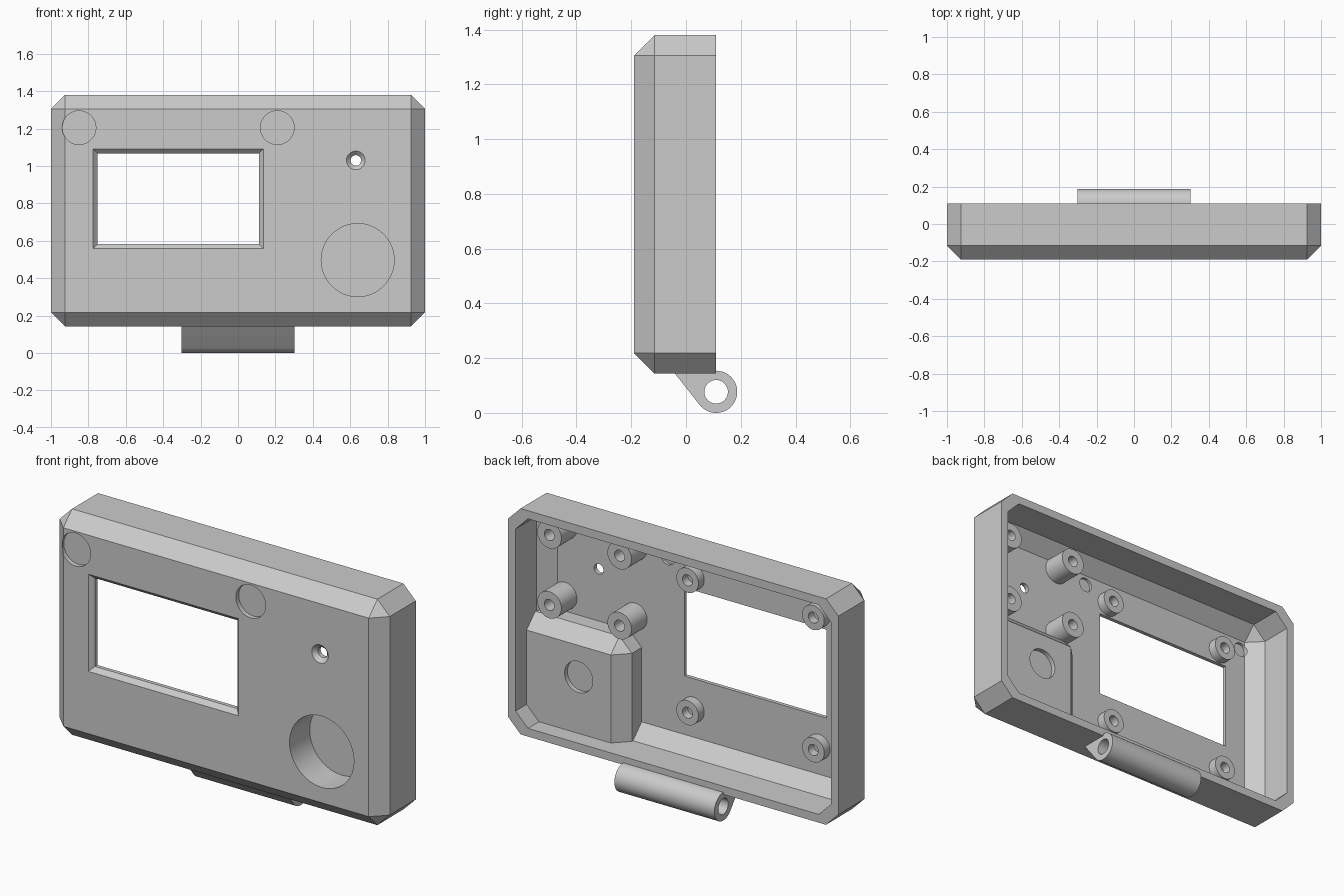
import bpy, bmesh, math
from mathutils import Matrix

if "Cube" in bpy.data.objects:
    bpy.data.objects.remove(bpy.data.objects["Cube"], do_unlink=True)

grey = bpy.data.materials.new("plain_grey")
grey.use_nodes = True
grey.diffuse_color = (0.6, 0.6, 0.6, 1)
grey.node_tree.nodes["Principled BSDF"].inputs["Base Color"].default_value = (0.6, 0.6, 0.6, 1)

FRONT, BACK, FLOOR = -0.19, 0.11, -0.145
BOTTOM, TOP, WALL, CHAMFER = 0.143, 1.38, 0.045, 0.075


def finish(name, bm):
    bmesh.ops.recalc_face_normals(bm, faces=bm.faces[:])
    mesh = bpy.data.meshes.new(name)
    bm.to_mesh(mesh)
    bm.free()
    mesh.materials.append(grey)
    obj = bpy.data.objects.new(name, mesh)
    bpy.context.collection.objects.link(obj)
    return obj


def hull(name, points):
    bm = bmesh.new()
    for p in points:
        bm.verts.new(p)
    bmesh.ops.convex_hull(bm, input=bm.verts[:])
    bmesh.ops.dissolve_limit(bm, angle_limit=0.01, verts=bm.verts[:], edges=bm.edges[:])
    return finish(name, bm)


def chamfered_box(name, x0, x1, z0, z1, face, end, c):
    """Box along y whose corners, and the edges around its face end, are chamfered."""
    step = c if end > face else -c
    pts = [(x, face, z) for x in (x0 + c, x1 - c) for z in (z0 + c, z1 - c)]
    for y in (face + step, end):
        pts += [(x, y, z) for x in (x0, x1) for z in (z0 + c, z1 - c)]
        pts += [(x, y, z) for x in (x0 + c, x1 - c) for z in (z0, z1)]
    return hull(name, pts)


def rod(name, x, z, y0, y1, r0, r1=None):
    """Cylinder or cone along y, radius r0 at y0 and r1 at y1."""
    bm = bmesh.new()
    bmesh.ops.create_cone(bm, cap_ends=True, segments=64, radius1=r0,
                          radius2=r0 if r1 is None else r1, depth=y1 - y0)
    bm.transform(Matrix.Translation((x, (y0 + y1) / 2, z)) @ Matrix.Rotation(-math.pi / 2, 4, 'X'))
    return finish(name, bm)


def cut(target, tool):
    mod = target.modifiers.new("cut", 'BOOLEAN')
    mod.operation, mod.solver, mod.object = 'DIFFERENCE', 'EXACT', tool
    bpy.context.view_layer.objects.active = target
    bpy.ops.object.modifier_apply(modifier=mod.name)
    bpy.data.objects.remove(tool, do_unlink=True)


def standoff(name, x, z, r, top):
    """Screw post with a blind hole, turned from a profile."""
    bore, base = 0.03, FLOOR + 0.003
    bm = bmesh.new()
    profile = [(r, FLOOR - 0.005), (r, top), (bore, top), (bore, base), (0, base)]
    verts = [bm.verts.new((px, y, 0)) for px, y in profile]
    edges = [bm.edges.new(pair) for pair in zip(verts, verts[1:])]
    bmesh.ops.spin(bm, geom=verts + edges, axis=(0, 1, 0), cent=(0, 0, 0),
                   angle=math.tau, steps=48)
    bmesh.ops.remove_doubles(bm, verts=bm.verts[:], dist=0.0001)
    bm.transform(Matrix.Translation((x, 0, z)))
    return finish(name, bm)


# Hollow case, with a housing block left standing in one corner of the cavity
case = chamfered_box("case", -1, 1, BOTTOM, TOP, FRONT, BACK, CHAMFER)
cavity = chamfered_box("cavity", -1 + WALL, 1 - WALL, BOTTOM + WALL, TOP - WALL,
                       FLOOR, 0.2, CHAMFER)
housing_back = 0.015
cut(cavity, chamfered_box("housing", 0.37, 1.2, -0.1, 0.745, housing_back, -0.3, CHAMFER))
cut(case, cavity)

# Display window with a bevelled front edge
wx0, wx1, wz0, wz1, bevel = -0.75, 0.112, 0.583, 1.067, 0.024


def window_ring(y, grow):
    return [(x, y, z) for x in (wx0 - grow, wx1 + grow) for z in (wz0 - grow, wz1 + grow)]


cut(case, hull("window_bevel", window_ring(FRONT - bevel, 2 * bevel) + window_ring(FRONT + bevel, 0)))
cut(case, hull("window_opening", window_ring(-0.3, 0) + window_ring(-0.1, 0)))

# Small light hole with a countersink
cut(case, rod("light_hole", 0.63, 1.03, -0.3, -0.1, 0.028))
cut(case, rod("light_countersink", 0.63, 1.03, FRONT - 0.022, FRONT + 0.022, 0.072, 0.028))

# Front recesses, each backed by a smaller recess behind a thin skin
for x, z, r, floor, back_r, back in ((-0.85, 1.205, 0.09, -0.165, 0.04, FLOOR),
                                     (0.21, 1.205, 0.09, -0.165, 0.04, FLOOR),
                                     (0.64, 0.497, 0.195, -0.015, 0.085, housing_back)):
    cut(case, rod("front_recess", x, z, -0.3, floor, r))
    cut(case, rod("back_recess", x, z, floor + 0.005, back + 0.05, back_r))

# Screw posts inside: short ones around the window, tall ones around the light
parts = [case]
for label, xs, zs, r, top in (("display", (-0.704, 0.058), (0.415, 1.14), 0.067, -0.095),
                              ("board", (0.41, 0.835), (0.83, 1.213), 0.073, -0.01)):
    for x in xs:
        for z in zs:
            parts.append(standoff(label + "_standoff", x, z, r, top))

# Hinge knuckle under the case, tapering up to the bottom wall
hy, hz, hr, half = BACK, 0.077, 0.077, 0.303
outline = [(-0.04, BOTTOM), (-0.035, BOTTOM + 0.007), (0.1, BOTTOM + 0.007)]
outline += [(hy + hr * math.cos(a), hz + hr * math.sin(a))
            for a in (math.tau * i / 64 for i in range(64))]
hinge = hull("hinge_knuckle", [(x, y, z) for x in (-half, half) for y, z in outline])
bore = rod("hinge_bore", 0, 0, -1, 1, 0.043)
bore.data.transform(Matrix.Translation((0, hy, hz)) @ Matrix.Rotation(math.pi / 2, 4, 'Z'))
cut(hinge, bore)
parts.append(hinge)

# Smooth the round walls, keep the edges crisp
bpy.ops.object.select_all(action='DESELECT')
for obj in parts:
    obj.select_set(True)
bpy.context.view_layer.objects.active = case
bpy.ops.object.shade_smooth_by_angle(angle=math.radians(25))
